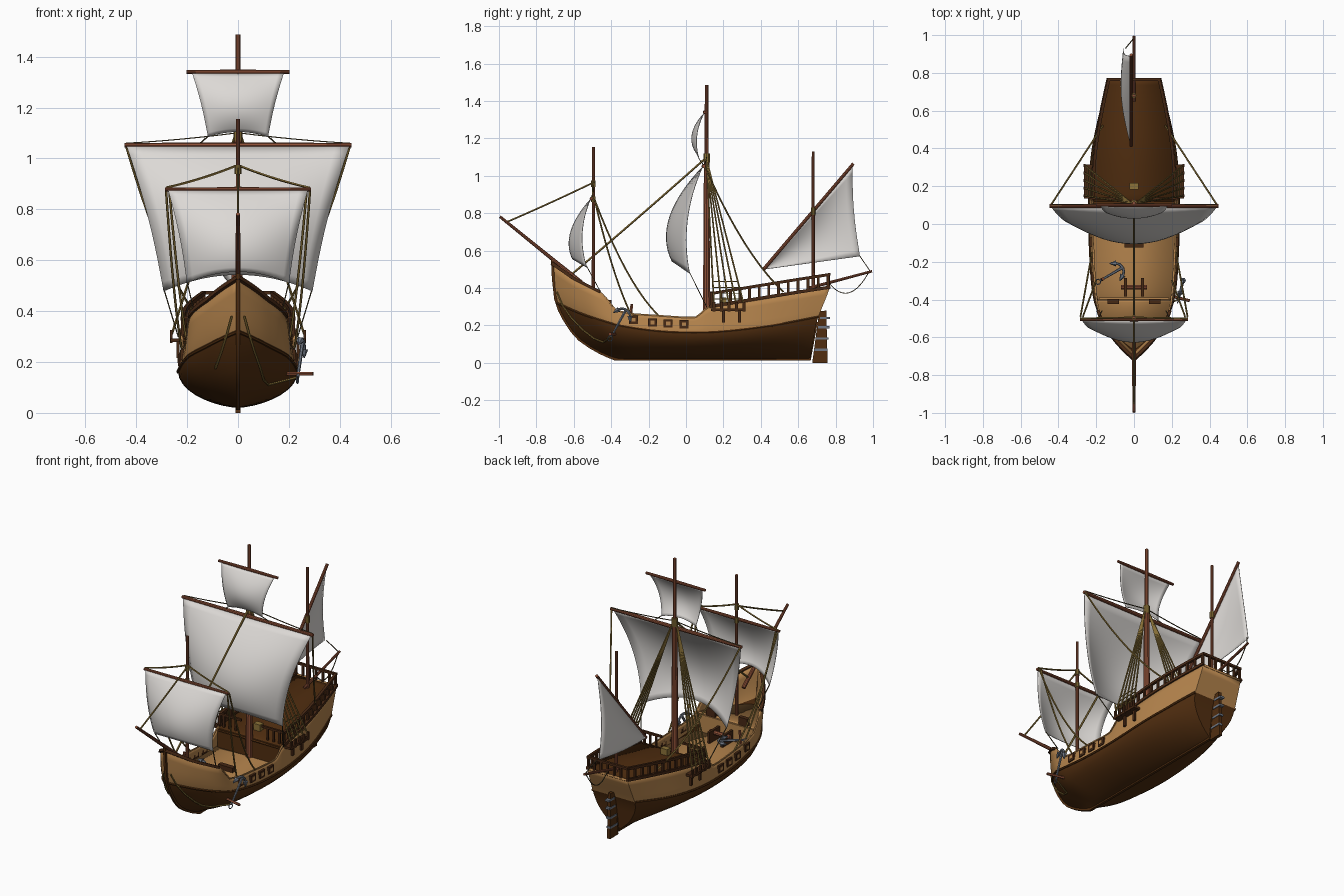
import bpy, bmesh, math
from mathutils import Vector

if "Cube" in bpy.data.objects:
    bpy.data.objects.remove(bpy.data.objects["Cube"])

def material(name, rgb):
    m = bpy.data.materials.new(name)
    m.diffuse_color = (*rgb, 1)
    m.use_nodes = True
    m.node_tree.nodes["Principled BSDF"].inputs["Base Color"].default_value = m.diffuse_color
    return m

DARK = material("dark_hull_brown", (.082, .027, .005))
TAN = material("tan_planks", (.47, .235, .075))
TRIM = material("trim_brown", (.062, .021, .007))
SPAR = material("spar_red_brown", (.27, .080, .038))
SAIL = material("sail_grey", (.72, .695, .67))
ROPE = material("rope_gold", (.26, .17, .04))
CORD = material("dark_cord", (.09, .07, .03))
IRON = material("iron_grey", (.16, .185, .23))

def mesh(name, verts, faces, mats, idx=None, solid=0, offset=0):
    me = bpy.data.meshes.new(name)
    me.from_pydata([tuple(v) for v in verts], [], faces)
    for m in mats:
        me.materials.append(m)
    if idx:
        me.polygons.foreach_set("material_index", idx)
    bm = bmesh.new()
    bm.from_mesh(me)
    bmesh.ops.remove_doubles(bm, verts=bm.verts, dist=1e-5)
    bmesh.ops.recalc_face_normals(bm, faces=bm.faces)
    bm.to_mesh(me)
    bm.free()
    ob = bpy.data.objects.new(name, me)
    bpy.context.collection.objects.link(ob)
    if solid:
        mod = ob.modifiers.new("thickness", 'SOLIDIFY')
        mod.thickness, mod.offset = solid, offset
    return ob

def tubes(name, paths, mat, sides=5):
    """paths: list of (points, start radius, end radius)"""
    V, F = [], []
    for pts, r0, r1 in paths:
        P = [Vector(p) for p in pts]
        n, b = len(P), len(V)
        d0 = (P[-1] - P[0]).normalized()
        ref = Vector((1, 0, 0)) if abs(d0.x) < .8 else Vector((0, 1, 0))
        for i, p in enumerate(P):
            t = (P[min(i + 1, n - 1)] - P[max(i - 1, 0)]).normalized()
            a = t.cross(ref).normalized()
            c = t.cross(a)
            r = r0 + (r1 - r0) * i / (n - 1)
            for k in range(sides):
                w = 2 * math.pi * (k + .5) / sides
                V.append(p + (a * math.cos(w) + c * math.sin(w)) * r)
        for i in range(n - 1):
            for k in range(sides):
                k2 = (k + 1) % sides
                F.append((b + i*sides + k, b + i*sides + k2, b + (i+1)*sides + k2, b + (i+1)*sides + k))
        F.append(tuple(range(b, b + sides)))
        F.append(tuple(range(b + (n-1)*sides, b + n*sides)))
    return mesh(name, V, F, [mat])

def boxes(name, items, mat):
    """items: list of (centre, size)"""
    V, F = [], []
    for c, s in items:
        b = len(V)
        V += [(c[0] + s[0]*i/2, c[1] + s[1]*j/2, c[2] + s[2]*k/2) for i in (-1, 1) for j in (-1, 1) for k in (-1, 1)]
        F += [tuple(b + q for q in f) for f in ((0,1,3,2), (4,6,7,5), (0,4,5,1), (2,3,7,6), (0,2,6,4), (1,5,7,3))]
    return mesh(name, V, F, [mat])

def sag(a, b, drop, n=10):
    a, b = Vector(a), Vector(b)
    return [a.lerp(b, i/n) - Vector((0, 0, drop * 4 * (i/n) * (1 - i/n))) for i in range(n + 1)]

def both(p):
    return [p, [(-q[0], q[1], q[2]) for q in p]]

def look(t, x, smooth=False):
    x = min(max(x, t[0][0]), t[-1][0])
    i = next(k for k in range(len(t) - 1) if x <= t[k + 1][0])
    (x0, y0), (x1, y1) = t[i], t[i + 1]
    u, h = (x - x0) / (x1 - x0), x1 - x0
    if not smooth:
        return y0 + (y1 - y0) * u
    sl = lambda k: (t[min(k+1, len(t)-1)][1] - t[max(k-1, 0)][1]) / (t[min(k+1, len(t)-1)][0] - t[max(k-1, 0)][0])
    return ((2*u**3 - 3*u**2 + 1)*y0 + (u**3 - 2*u**2 + u)*h*sl(i) + (3*u**2 - 2*u**3)*y1 + (u**3 - u**2)*h*sl(i+1))

# Hull lines: half width, wale height, sheer height, stem and stern profiles
WIDTH = [(-.71, 0), (-.66, .06), (-.6, .118), (-.5, .188), (-.4, .215), (-.2, .23), (0, .235), (.2, .234), (.4, .22), (.6, .185), (.77, .145)]
WALE = [(-.71, .32), (-.6, .265), (-.5, .228), (-.4, .2), (-.2, .172), (0, .162), (.2, .167), (.5, .2), (.77, .245)]
SHEER = [(-.71, .53), (-.6, .45), (-.45, .372), (-.39, .28), (-.3, .262), (0, .243), (.06, .245), (.12, .3), (.77, .405)]
STEM = [(.02, -.38), (.055, -.46), (.125, -.57), (.23, -.65), (.34, -.697), (.53, -.714)]
STERN = [(.02, .665), (.22, .697), (.4, .77)]
KEEL = .02

def pt(Y, z):
    """Hull surface point at nominal station Y and height z"""
    w, zw, zt = look(WIDTH, Y, True), look(WALE, Y, True), look(SHEER, Y)
    s = (Y + .71) / 1.48
    if z >= zw:
        x = w * (1 - .06 * (z - zw) / (zt - zw))
    else:
        c = min((zw - z) / (zw - KEEL), 1)
        x = w * math.sqrt(max(0, 1 - c*c)) ** (1.25 + 1.2 * max(0, s - .5))
    y = Y + (look(STEM, z, True) + .71) * max(0, 1 - s/.6)**1.5 + (look(STERN, z) - .77) * s**4
    return Vector((max(x, 0), y, z))

def top(Y, up=0, inset=0):
    p = pt(Y, look(SHEER, Y))
    return (max(p.x - inset, 0), p.y, p.z + up)

# Hull shell with transom
N, LOW, UP = 74, 9, 4
V, F, M = [], [], []
for i in range(N + 1):
    Y = -.71 + 1.48 * i / N
    zw, zt = look(WALE, Y, True), look(SHEER, Y)
    zs = [zw - (zw - KEEL) * math.cos(math.pi/2 * j/LOW) for j in range(LOW + 1)]
    zs += [zw + (zt - zw) * j/UP for j in range(1, UP + 1)]
    side = [pt(Y, z) for z in zs]
    V += [(-p.x, p.y, p.z) for p in side[:0:-1]] + side
L = LOW + UP
R = 2*L + 1
for i in range(N):
    for j in range(R - 1):
        F.append((i*R + j, i*R + j + 1, (i+1)*R + j + 1, (i+1)*R + j))
        M.append(0 if LOW <= abs(j + .5 - L) else 1)
for j in range(L):
    b = N*R + L
    F.append((b - j, b + j, b + j + 1, b - j - 1) if j else (b, b + 1, b - 1))
    M.append(0 if j >= LOW else 1)
mesh("hull", V, F, [TAN, DARK], M, .008, -1)

# Keel, stem, wales and cap rails
stem = [(0, look(STEM, z, True), z) for z in (.55, .45, .34, .28, .23, .17, .125, .085, .055, .035, .02)]
tubes("keel_and_stem", [(stem + [(0, .665, .02), (0, .697, .22)], .011, .011)], DARK, 4)
Ys = [-.71 + 1.48 * i / 60 for i in range(61)]
wale = [tuple(pt(Y, look(WALE, Y, True))) for Y in Ys]
tubes("wale", [(p, .007, .007) for p in both(wale)], DARK, 6)
tubes("bow_rail", [(p, .013, .011) for p in both([top(Y) for Y in Ys if Y < -.44])], TRIM, 4)
tubes("waist_cap", [(p, .005, .005) for p in both([top(Y) for Y in Ys if -.45 < Y < .13])], TAN, 4)
tubes("aft_cap", [(p, .012, .012) for p in both([top(Y) for Y in Ys if Y > .11])], TRIM, 4)

# Decks
def deck(name, y0, y1, zf, mat, inset=.006, n=24):
    V = []
    for i in range(n + 1):
        Y = y0 + (y1 - y0) * i / n
        p = pt(Y, zf(Y))
        x = max(p.x - inset, 0)
        V += [(-x, p.y, p.z), (x, p.y, p.z)]
    return mesh(name, V, [(2*i, 2*i+1, 2*i+3, 2*i+2) for i in range(n)], [mat], None, .008)
deck("waist_deck", -.47, .13, lambda Y: .175, TAN)
deck("fore_deck", -.69, -.42, lambda Y: .285, TAN)
deck("aft_deck", .11, .767, lambda Y: look(SHEER, Y) - .008, DARK)
boxes("aft_bulkhead", [((0, .115, .23), (.43, .012, .125))], DARK)
boxes("fore_bulkhead", [((0, -.395, .23), (.37, .01, .11))], TAN)

# Aft railing
post_y = [.14 + .62 * i / 12 for i in range(13)]
posts = []
for Y in post_y:
    x, y, z = top(Y, 0, .004)
    posts += [((s*x, y, z + .036), (.012, .015, .075)) for s in (-1, 1)]
posts += [((x, .765, .44), (.012, .011, .075)) for x in (-.09, -.045, 0, .045, .09)]
posts += [((x, .135, .34), (.011, .011, .08)) for x in (-.19, -.15, -.11, .11, .15, .19)]
boxes("railing_posts", posts, TRIM)
rails = [(p, .011, .011) for p in both([top(Y, .068, .004) for Y in post_y])]
rails += [([(-.14, .765, .473), (.14, .765, .473)], .010, .010)]
rails += [([(s*.07, .135, .375), (s*.22, .135, .375)], .009, .009) for s in (-1, 1)]
tubes("railing_tops", rails, TRIM, 4)

# Gun ports: dark frames with lighter panels
ports = [(-.28, .23), (-.18, .216), (-.095, .21), (-.01, .206)]
boxes("port_frames", [((s*(pt(Y, z).x), Y, z), (.018, .048, .044)) for Y, z in ports for s in (-1, 1)], TRIM)
boxes("port_panels", [((s*(pt(Y, z).x), Y, z), (.021, .022, .020)) for Y, z in ports for s in (-1, 1)], TAN)

# Shroud platforms on the sides
boxes("channels", [((s*.243, .225, .285), (.045, .18, .014)) for s in (-1, 1)]
      + [((s*.262, y, .30), (.010, .014, .05)) for s in (-1, 1) for y in (.15, .19, .23, .27, .31)]
      + [((s*.236, y, .25), (.012, .016, .07)) for s in (-1, 1) for y in (.2, .285)], TRIM)

# Deck fittings
boxes("deck_fittings", [((0, -.11, .19), (.1, .03, .035)), ((-.11, -.41, .31), (.06, .025, .05)), ((.11, -.41, .31), (.06, .025, .05)),
      ((-.045, -.335, .215), (.014, .10, .07)), ((.045, -.335, .215), (.014, .10, .07))], TRIM)
tubes("windlass", [([(-.07, -.335, .23), (.07, -.335, .23)], .013, .013)], SPAR, 8)
boxes("rope_coil_post", [((0, .2, .33), (.045, .035, .04))], ROPE)

# Rudder with iron straps
prof = [(.75, .28), (.712, .275), (.675, 0), (.757, 0)]
mesh("rudder", [(s*.010, y, z) for s in (-1, 1) for y, z in prof],
     [(0, 1, 2, 3), (7, 6, 5, 4)] + [(i, (i+1) % 4, (i+1) % 4 + 4, i + 4) for i in range(4)], [DARK])
boxes("rudder_straps", [((0, .712 + z*.13, z), (.027, .08 - z*.1, .012)) for z in (.07, .13, .19, .24)], IRON)

# Masts and spars
spars = [([(0, .11, .16), (0, .11, 1.1)], .021, .015), ([(0, .11, 1.08), (0, .11, 1.487)], .011, .010),
         ([(0, -.495, .27), (0, -.495, 1.155)], .010, .008), ([(0, .68, .36), (0, .68, 1.13)], .010, .008),
         ([(0, -.56, .43), (0, -.995, .782)], .012, .008), ([(0, .65, .398), (0, .995, .49)], .009, .007),
         ([(-.015, .415, .50), (-.015, .895, 1.065)], .010, .009)]
def yard(x, y, z, r):
    return [([(0, y, z), (s*x, y, z)], r, r*.8) for s in (-1, 1)]
spars += yard(.447, .095, 1.052, .012) + yard(.202, .10, 1.34, .010) + yard(.287, -.505, .878, .010)
tubes("masts_and_spars", spars, SPAR, 10)
tubes("mast_lashings", [([(0, y, z), (0, y, z + h)], r, r) for y, z, h, r in
      ((.11, 1.07, .05, .018), (-.495, .94, .035, .013), (-.495, .86, .03, .013), (.68, .79, .04, .013))], ROPE, 10)

# Square sails
def sail(name, y0, zt, zb, arch, wt, wb, cm, ce, em, ee, n=16):
    V = []
    bow = lambda m, e, v: (lambda A: A*v + (e - A)*v*v)((m - .3025*e) / .2475)
    for i in range(n + 1):
        v = i / n
        for j in range(n + 1):
            u = 2*j/n - 1
            k = 1 - u*u
            w = wt + (wb - wt)*v - .03*wt*math.sin(math.pi*v)
            V.append((u*w, y0 + bow(cm, ce, v)*k + bow(em, ee, v)*(1 - k), zt + (zb - zt)*v + arch*k*v*v))
    F = [(i*(n+1) + j, i*(n+1) + j+1, (i+1)*(n+1) + j+1, (i+1)*(n+1) + j) for i in range(n) for j in range(n)]
    mesh(name, V, F, [SAIL], None, .003)
sail("main_sail", .09, 1.05, .478, .065, .438, .292, -.185, -.165, -.085, -.07)
sail("fore_sail", -.51, .876, .51, .045, .275, .20, -.11, -.097, -.045, -.02)
sail("top_sail", .097, 1.335, 1.085, .02, .18, .118, -.067, -.03, -.04, -.025)

# Lateen sail
A, B, C = Vector((-.018, .42, .50)), Vector((-.018, .89, 1.05)), Vector((-.045, .93, .57))
n = 14
V = []
for i in range(n + 1):
    for j in range(n + 1):
        u, v = i/n, j/n
        V.append(A.lerp(B.lerp(C, v), u) + Vector((-.04*math.sin(math.pi*v*.8)*math.sin(math.pi*u*.85), -.012*math.sin(math.pi*v)*u, 0)))
mesh("lateen_sail", V, [(i*(n+1)+j, i*(n+1)+j+1, (i+1)*(n+1)+j+1, (i+1)*(n+1)+j) for i in range(n) for j in range(n)], [SAIL], None, .003)

# Standing rigging
sh = lambda y, t, s: Vector((s*.26, y, .31)).lerp(Vector((s*.012, .11, 1.09)), t)
stays = [(sag((0, .11, 1.1), (0, -.61, .475), .004), .006, .006), (sag((0, -.495, .965), (0, -.955, .755), .003), .005, .005)]
stays += [([sh(y, 0, s), sh(y, 1, s)], .005, .0045) for y in (.15, .19, .23, .27, .31) for s in (-1, 1)]
tubes("stays_and_shrouds", stays, ROPE)
tubes("ratlines", [([sh(.15, t, s), sh(.31, t, s)], .003, .003) for t in (.04, .08, .12, .16) for s in (-1, 1)], ROPE, 4)

# Running rigging
run = both(sag((.283, -.49, .875), (.222, -.15, .255), .07)) + both(sag((.27, -.49, .875), (.20, -.30, .27), .05))
run += both(sag((.01, -.495, .97), (.283, -.50, .885), .006)) + both(sag((.44, .10, 1.05), (.165, .52, .38), .07))
tubes("braces_and_lifts", [(p, .005, .005) for p in run], ROPE)
cords = both(sag((.01, .11, 1.10), (.44, .10, 1.06), .004)) + both(sag((.29, .02, .482), (.235, .11, .30), 0))
cords += both(sag((.20, -.53, .515), (.17, -.46, .385), 0)) + both(sag((.118, .072, 1.087), (.16, .10, 1.05), 0))
cords += [sag((-.045, .93, .57), (0, .985, .49), 0), sag((0, .77, .42), (0, .975, .48), .075)]
tubes("sheets", [(p, .003, .003) for p in cords], CORD, 4)

# Anchors with wooden stocks, and anchor cables
def anchor(name, crown, ring, up):
    crown, ring = Vector(crown), Vector(ring)
    d = (ring - crown).normalized()
    q = d.to_track_quat('Z', up)
    P = lambda a, z: crown + q @ Vector((0, a, z))
    paths = [([crown, ring], .008, .006)]
    for s in (-1, 1):
        paths.append(([P(0, 0), P(s*.022, .006), P(s*.04, .022), P(s*.05, .042)], .008, .006))
        paths.append(([P(s*.036, .02), P(s*.053, .05)], .016, .002))
    c = ring + d * .012
    paths.append(([c + q @ Vector((0, .014*math.cos(t*.785), .014*math.sin(t*.785))) for t in range(9)], .003, .003))
    tubes(name, paths, IRON, 6)
    k = crown.lerp(ring, .9)
    tubes(name + "_stock", [([k - q @ Vector((.06, 0, 0)), k, k + q @ Vector((.06, 0, 0))], .008, .008)], SPAR, 6)
anchor("side_anchor", (.255, -.32, .285), (.235, -.40, .14), 'Y')
anchor("deck_anchor", (-.06, -.23, .245), (-.18, -.30, .255), 'X')
cable = [pt(Y, z) + Vector((.007, -.003, 0)) for Y, z in ((-.695, .38), (-.68, .31), (-.66, .24), (-.63, .175), (-.60, .13), (-.56, .11))]
tubes("anchor_cables", [(cable + [(.235, -.40, .14)], .005, .005), (both(cable[:4])[1], .005, .005)], ROPE)

# Smooth shading with sharp edges kept
bpy.ops.object.select_all(action='SELECT')
bpy.context.view_layer.objects.active = bpy.data.objects["hull"]
bpy.ops.object.shade_smooth_by_angle(angle=math.radians(35))
